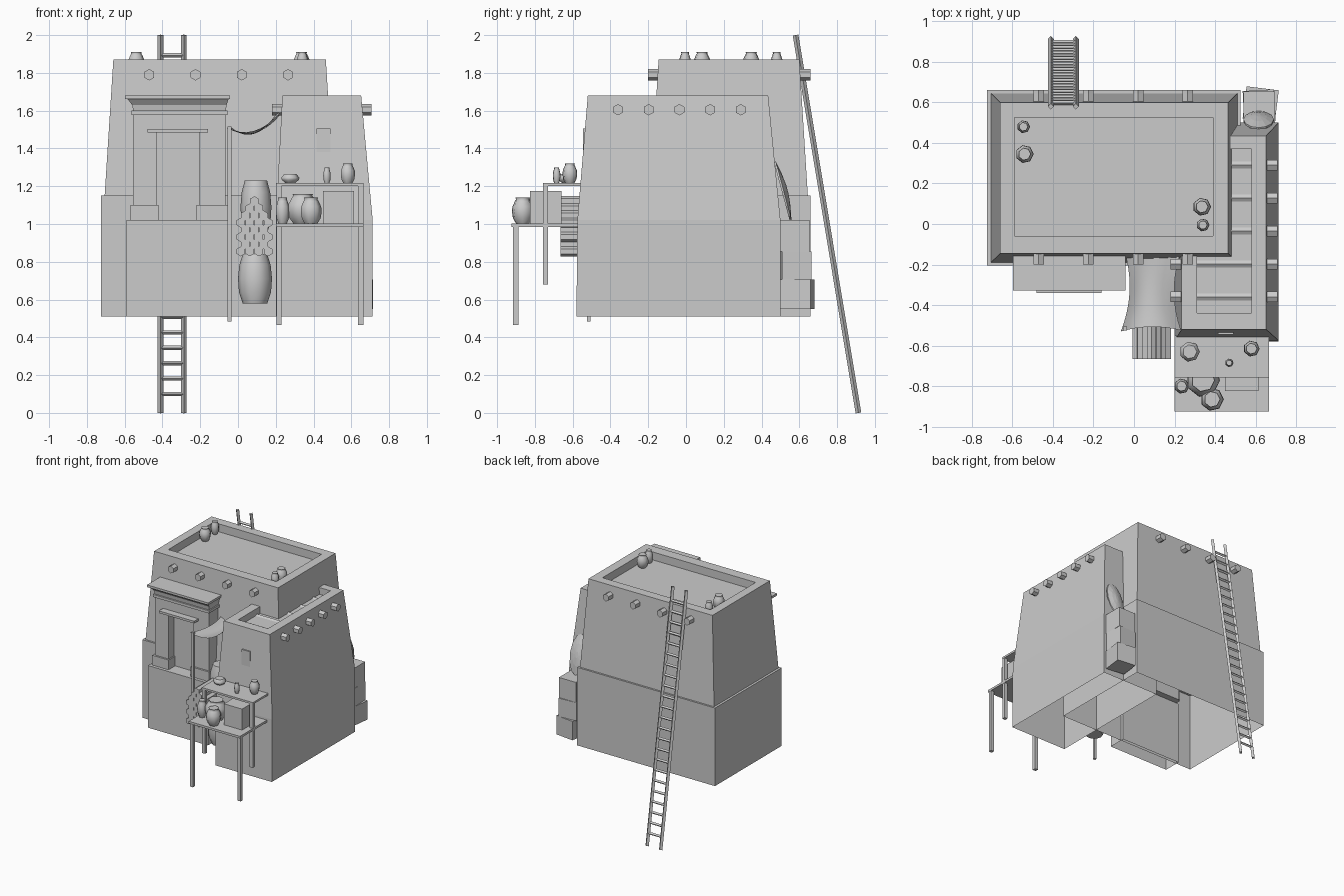
import bpy, bmesh, math
from mathutils import Vector, Matrix

if "Cube" in bpy.data.objects:
    bpy.data.objects.remove(bpy.data.objects["Cube"])


def finish(name, bm, smooth=False):
    bmesh.ops.recalc_face_normals(bm, faces=bm.faces)
    me = bpy.data.meshes.new(name)
    bm.to_mesh(me)
    bm.free()
    ob = bpy.data.objects.new(name, me)
    bpy.context.collection.objects.link(ob)
    if smooth:
        for p in me.polygons:
            p.use_smooth = len(p.vertices) < 5
    return ob


def box(name, x0, x1, y0, y1, z0, z1, turn=0):
    bm = bmesh.new()
    bmesh.ops.create_cube(bm, size=1)
    m = (Matrix.Translation(((x0 + x1) / 2, (y0 + y1) / 2, (z0 + z1) / 2))
         @ Matrix.Rotation(turn, 4, 'Z') @ Matrix.Diagonal((x1 - x0, y1 - y0, z1 - z0, 1)))
    bm.transform(m)
    return finish(name, bm)


def shell(name, rings, cap_bottom=False):
    """Rectangular rings (x0, x1, y0, y1, z) bridged in order, last one capped."""
    bm = bmesh.new()
    loops = [[bm.verts.new(p) for p in ((a, c, z), (b, c, z), (b, d, z), (a, d, z))]
             for a, b, c, d, z in rings]
    for lo, hi in zip(loops, loops[1:]):
        for i in range(4):
            j = (i + 1) % 4
            bm.faces.new((lo[i], lo[j], hi[j], hi[i]))
    bm.faces.new(loops[-1])
    if cap_bottom:
        bm.faces.new(loops[0])
    return finish(name, bm)


def bar(name, a, b, r, n=6):
    a, b = Vector(a), Vector(b)
    bm = bmesh.new()
    bmesh.ops.create_cone(bm, cap_ends=True, segments=n, radius1=r, radius2=r, depth=(b - a).length)
    rot = (b - a).to_track_quat('Z', 'Y').to_matrix().to_4x4()
    bm.transform(Matrix.Translation((a + b) / 2) @ rot)
    return finish(name, bm)


JAR = [(.62, 0), (.9, .2), (1, .45), (.95, .65), (.72, .86), (.62, .93), (.68, 1)]
BARREL = [(.72, 0), (.94, .22), (1, .5), (.92, .78), (.72, 1)]
BOWL = [(.5, 0), (.95, .35), (1, .6), (.75, .9), (.7, 1)]


def pot(name, x, y, z0, z1, r, prof=JAR, n=7):
    bm = bmesh.new()
    rings = [[bm.verts.new((x + r * k * math.cos(math.tau * i / n),
                            y + r * k * math.sin(math.tau * i / n), z0 + (z1 - z0) * t))
              for i in range(n)] for k, t in prof]
    for lo, hi in zip(rings, rings[1:]):
        for i in range(n):
            j = (i + 1) % n
            bm.faces.new((lo[i], lo[j], hi[j], hi[i]))
    bm.faces.new(rings[0])
    bm.faces.new(rings[-1])
    return finish(name, bm, True)


# Battered mud-brick buildings with recessed roofs, open underneath
shell("main_building", [(-.725, .525, -.205, .66, .51), (-.725, .525, -.205, .66, 1.15),
                        (-.706, .51, -.19, .645, 1.15), (-.66, .465, -.145, .60, 1.87),
                        (-.59, .39, -.06, .525, 1.87), (-.59, .39, -.06, .525, 1.805)])
shell("side_building", [(.2, .713, -.58, .5, .51), (.2, .713, -.575, .5, 1.02),
                        (.235, .652, -.52, .435, 1.68), (.31, .58, -.44, .37, 1.68),
                        (.31, .58, -.44, .37, 1.625)])
box("side_window", .415, .49, -.545, -.52, 1.38, 1.505)

# Roof beams poking out of the walls
for x in (-.47, -.225, .02, .265):
    bar("main_beam_front", (x, -.2, 1.79), (x, -.1, 1.79), .03)
    bar("main_beam_back", (x, .56, 1.79), (x, .66, 1.79), .03)
for i in range(5):
    y = .29 - .1625 * i
    bar("side_beam", (.18, y, 1.605), (.707, y, 1.605), .03)

# Entrance: stoop, pilasters, lintel and flared cornice
shell("stoop", [(-.59, -.045, -.325, -.18, .51), (-.59, -.045, -.325, -.18, 1.02)])
for x0, x1 in ((-.555, -.43), (-.205, -.065)):
    box("pilaster", x0, x1, -.285, -.13, 1.02, 1.5)
    box("pilaster_base", x0 - .015, x1 + .01, -.3, -.14, 1.02, 1.1)
box("door", -.43, -.205, -.215, -.13, 1.02, 1.5)
box("lintel", -.555, -.065, -.285, -.12, 1.49, 1.585)
box("door_bar", -.48, -.16, -.34, -.27, 1.485, 1.503)
box("cornice_roll", -.565, -.055, -.297, -.12, 1.578, 1.6)
shell("cornice", [(-.555, -.065, -.285, -.12, 1.6), (-.56, -.06, -.29, -.12, 1.63),
                  (-.585, -.05, -.315, -.12, 1.662), (-.597, -.042, -.327, -.12, 1.662),
                  (-.597, -.042, -.327, -.12, 1.68)], True)

# Sagging cloth awning and its pole
bm = bmesh.new()
N = 8
FL, FR = Vector((-.065, -.53, 1.51)), Vector((.232, -.525, 1.595))
BL, BR = Vector((-.04, -.16, 1.51)), Vector((.225, -.16, 1.58))
grid = []
for j in range(N + 1):
    for i in range(N + 1):
        u, v = i / N, j / N
        p = FL.lerp(FR, u).lerp(BL.lerp(BR, u), v)
        su, sv = 4 * u * (1 - u), 4 * v * (1 - v)
        p.z -= .06 * su + .01 * sv
        p.y += .02 * su * (1 - v)
        p.x += .03 * sv * (1 - 2 * u)
        grid.append(bm.verts.new(p))
for j in range(N):
    for i in range(N):
        k = j * (N + 1) + i
        bm.faces.new((grid[k], grid[k + 1], grid[k + N + 2], grid[k + N + 1]))
finish("awning", bm, True)
box("awning_pole", -.055, -.035, -.525, -.505, .485, 1.515)

# Stack of rolls and the tall jars beside the wall
for row, count in enumerate((4, 3, 4, 3, 4, 3, 2, 1)):
    for c in range(count):
        x, z = .087 + (c - (count - 1) / 2) * .048, .855 + row * .038
        bar("roll", (x, -.665, z), (x, -.45, z), .026)
pot("tall_jar_upper", .095, -.36, .95, 1.23, .082, BARREL, 10)
pot("tall_jar_lower", .09, -.36, .58, .84, .09, BARREL, 10)

# Market stall
box("stall_lower_shelf", .2, .665, -.925, -.56, .985, 1.003)
box("stall_upper_shelf", .2, .665, -.757, -.55, 1.2, 1.216)
for x in (.217, .65):
    box("stall_front_leg", x - .014, x + .014, -.915, -.888, .465, .99)
    box("stall_back_leg", x - .014, x + .014, -.757, -.73, .68, 1.2)
pot("stall_pot_small", .235, -.8, 1.003, 1.14, .038)
pot("stall_pot_front", .385, -.865, 1.003, 1.14, .058)
pot("stall_pot_wide", .34, -.77, 1.003, 1.16, .085)
box("stall_crate_front", .45, .615, -.825, -.74, 1.003, 1.175)
box("stall_crate_back", .45, .615, -.74, -.66, 1.003, 1.175)
pot("stall_bowl", .275, -.63, 1.216, 1.265, .05, BOWL)
pot("stall_vase", .47, -.685, 1.216, 1.3, .021)
pot("stall_jar", .58, -.615, 1.216, 1.32, .04)

# Pots on the main roof
for x, y, r in ((-.545, .48, .032), (-.54, .345, .045), (.335, .085, .045), (.34, -.005, .032)):
    pot("roof_pot", x, y, 1.805, 1.91, r)

# Crates stacked in the rear corner
box("crate_bottom", .545, .705, .51, .67, .55, .705, math.radians(-7))
box("crate_middle", .54, .695, .505, .66, .705, .855, math.radians(3))
box("crate_top", .54, .695, .5, .655, .855, 1.02)

# Oval shield leaning on the side building
bm = bmesh.new()
rings = [[bm.verts.new((.075 * k * math.cos(math.tau * i / 12),
                        .16 * k * math.sin(math.tau * i / 12), h)) for i in range(12)]
         for k, h in ((1, -.006), (1, .004), (.55, .018), (.15, .025))]
for lo, hi in zip(rings, rings[1:]):
    for i in range(12):
        j = (i + 1) % 12
        bm.faces.new((lo[i], lo[j], hi[j], hi[i]))
bm.faces.new(rings[0])
bm.faces.new(rings[-1])
bm.transform(Matrix.Translation((.615, .513, 1.175)) @ Matrix.Rotation(math.radians(-75), 4, 'X'))
finish("shield", bm)

# Ladder against the back wall
foot, head = Vector((0, .913, 0)), Vector((0, .58, 2))
for x in (-.41, -.287):
    bar("ladder_rail", foot + Vector((x, 0, 0)), head + Vector((x, 0, 0)), .015, 4)
for i in range(23):
    p = foot.lerp(head, (.1 + i * .0815) / 2)
    bar("ladder_rung", p + Vector((-.41, 0, 0)), p + Vector((-.287, 0, 0)), .011, 4)
